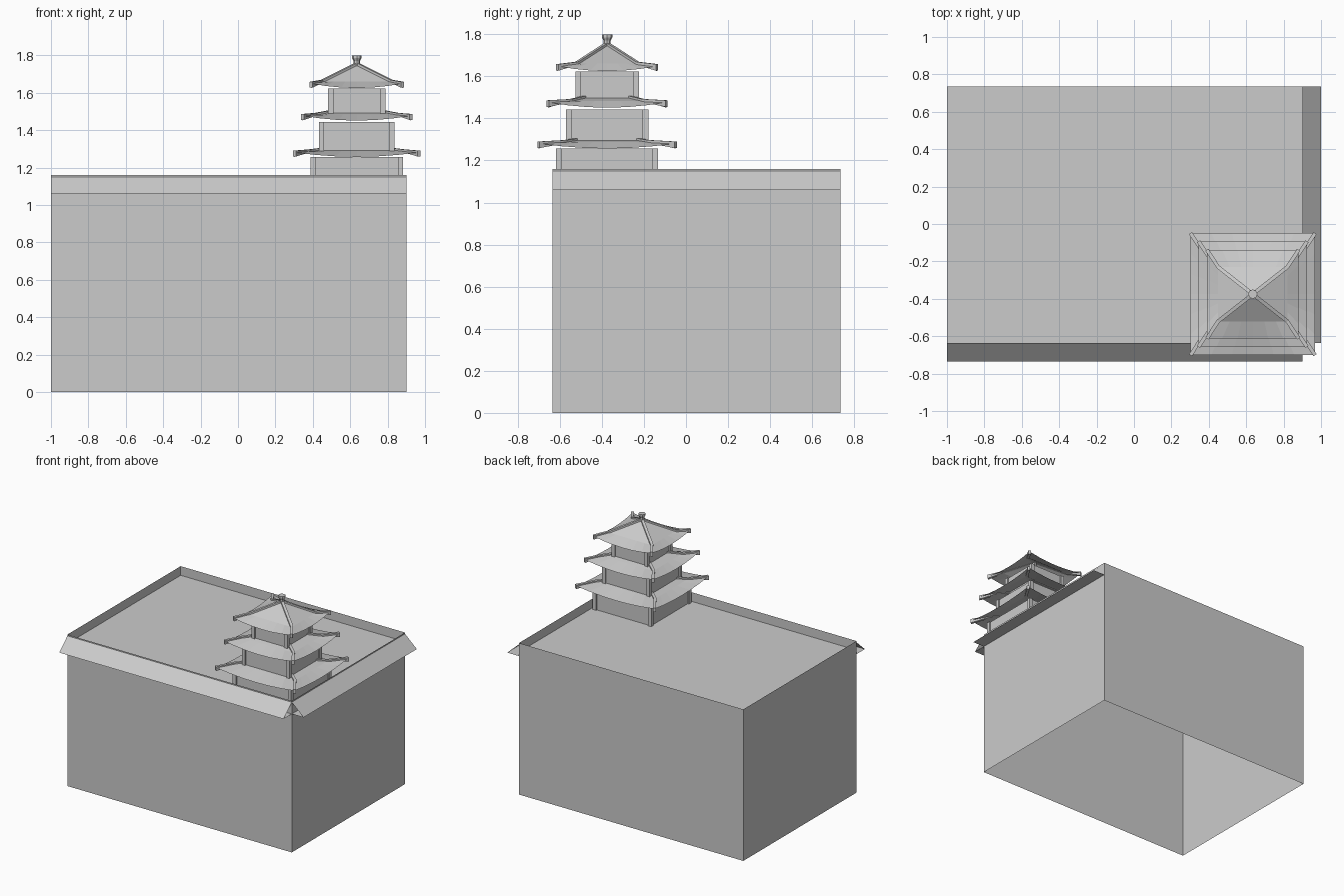
import bpy, bmesh
from math import hypot

old = bpy.data.objects.get("Cube")
if old:
    bpy.data.objects.remove(old, do_unlink=True)

grey = bpy.data.materials.new("plain_grey")
grey.use_nodes = True
GREY = (0.6, 0.6, 0.6, 1)
grey.diffuse_color = GREY
grey.node_tree.nodes["Principled BSDF"].inputs["Base Color"].default_value = GREY

CX, CY = 0.635, -0.375           # tower centre
X0, X1, Y0, Y1 = -1.0, 0.9, -0.635, 0.735
RIM, DECK = 1.16, 1.09
CORNERS = [(1, 1), (-1, 1), (-1, -1), (1, -1)]


def finish(name, bm):
    mesh = bpy.data.meshes.new(name)
    bm.to_mesh(mesh)
    bm.free()
    mesh.materials.append(grey)
    ob = bpy.data.objects.new(name, mesh)
    bpy.context.scene.collection.objects.link(ob)
    return ob


def sheet(bm, points):
    return bm.faces.new([bm.verts.new(p) for p in points])


def loft(bm, rings, caps=True):
    """Skin a list of closed rings that have equal point counts."""
    rows = [[bm.verts.new(p) for p in ring] for ring in rings]
    n = len(rows[0])
    for a, b in zip(rows, rows[1:]):
        for i in range(n):
            j = (i + 1) % n
            bm.faces.new((a[i], a[j], b[j], b[i]))
    if caps:
        bm.faces.new(rows[0])
        bm.faces.new(rows[-1])
    bmesh.ops.recalc_face_normals(bm, faces=bm.faces[:])


def box(bm, x, y, hx, hy, z0, z1):
    loft(bm, [[(x + sx * hx, y + sy * hy, z) for sx, sy in CORNERS] for z in (z0, z1)])


# Main block: open underneath, thin parapet around a sunken deck
bm = bmesh.new()
outline = [(X0, Y0), (X1, Y0), (X1, Y1), (X0, Y1)]
for (ax, ay), (bx, by) in zip(outline, outline[1:] + outline[:1]):
    sheet(bm, [(ax, ay, 0), (bx, by, 0), (bx, by, RIM), (ax, ay, RIM)])
bmesh.ops.remove_doubles(bm, verts=bm.verts[:], dist=0.001)
finish("building_walls", bm)
bm = bmesh.new()
sheet(bm, [(x, y, DECK) for x, y in outline])
finish("roof_deck", bm)


def eave(name, wall, out):
    """Sloping sheet with a flat soffit below, open at the ends."""
    (ax, ay), (bx, by) = wall
    ox, oy = out
    low, top = 1.06, 1.15
    outer = [(ax + ox, ay + oy, low), (bx + ox, by + oy, low)]
    bm = bmesh.new()
    sheet(bm, outer + [(bx, by, top), (ax, ay, top)])
    sheet(bm, outer[::-1] + [(ax, ay, low), (bx, by, low)])
    bmesh.ops.remove_doubles(bm, verts=bm.verts[:], dist=0.001)
    finish(name, bm)


eave("front_eave", outline[0:2], (0, -0.1))
eave("left_eave", outline[1:3], (0.1, 0))


def storey(name, hx, hy, z0, z1):
    """Wall core with four corner posts."""
    bm = bmesh.new()
    box(bm, CX, CY, hx - 0.01, hy - 0.01, z0, z1)
    finish(name + "_walls", bm)
    bm = bmesh.new()
    p = 0.014
    for sx, sy in CORNERS:
        box(bm, CX + sx * (hx - p), CY + sy * (hy - p), p, p, z0, z1)
    finish(name + "_posts", bm)


def pagoda_roof(name, rows, sag):
    """rows: (half x, half y, z) from the eave inwards; the eave sags mid-side."""
    bm = bmesh.new()
    steps = 6
    rings = []
    for k, (hx, hy, z) in enumerate(rows):
        ring = []
        for (ax, ay), (bx, by) in zip(CORNERS, CORNERS[1:] + CORNERS[:1]):
            for i in range(steps):
                t = i / steps
                drop = sag * (1 - (2 * t - 1) ** 2) if k == 0 else 0
                ring.append((CX + hx * (ax + (bx - ax) * t),
                             CY + hy * (ay + (by - ay) * t), z - drop))
        rings.append(ring)
    loft(bm, rings, caps=False)
    if sum(f.normal.z for f in bm.faces) < 0:
        bmesh.ops.reverse_faces(bm, faces=bm.faces[:])
    finish(name, bm)

    # Hip rails, deeper at the upturned tips
    bm = bmesh.new()
    for sx, sy in CORNERS:
        rail = []
        for k, (hx, hy, z) in enumerate(rows):
            a, b = rows[max(k - 1, 0)], rows[min(k + 1, len(rows) - 1)]
            dx, dy = a[0] - b[0], a[1] - b[1]
            d = hypot(dx, dy)
            nx, ny = -sy * dy / d * 0.01, sx * dx / d * 0.01
            x, y = CX + sx * hx, CY + sy * hy
            low, high = z - (0.022 if k == 0 else 0.005), z + 0.009
            rail.append([(x - nx, y - ny, low), (x + nx, y + ny, low),
                         (x + nx, y + ny, high), (x - nx, y - ny, high)])
        loft(bm, rail)
    finish(name + "_rails", bm)


# Tower storeys and roofs
storey("lower_storey", 0.248, 0.242, DECK, 1.257)
storey("middle_storey", 0.202, 0.196, 1.285, 1.443)
storey("upper_storey", 0.153, 0.151, 1.485, 1.623)
pagoda_roof("lower_roof", [(0.333, 0.326, 1.281), (0.25, 0.2, 1.288), (0.095, 0.075, 1.308)], 0.024)
pagoda_roof("middle_roof", [(0.29, 0.282, 1.477), (0.218, 0.173, 1.483), (0.095, 0.075, 1.506)], 0.026)
pagoda_roof("upper_roof", [(0.245, 0.237, 1.649), (0.185, 0.145, 1.66), (0.01, 0.008, 1.748)], 0.024)

# Finial: flared eight-sided post
bm = bmesh.new()
shape = [(0.016, 1.73), (0.017, 1.77), (0.025, 1.785), (0.025, 1.8)]
for (r0, z0), (r1, z1) in zip(shape, shape[1:]):
    bmesh.ops.create_cone(bm, cap_ends=z1 == shape[-1][1], segments=8, radius1=r0, radius2=r1, depth=z1 - z0)
    bmesh.ops.translate(bm, verts=bm.verts[-16:], vec=(CX, CY, (z0 + z1) / 2))
finish("finial", bm)
